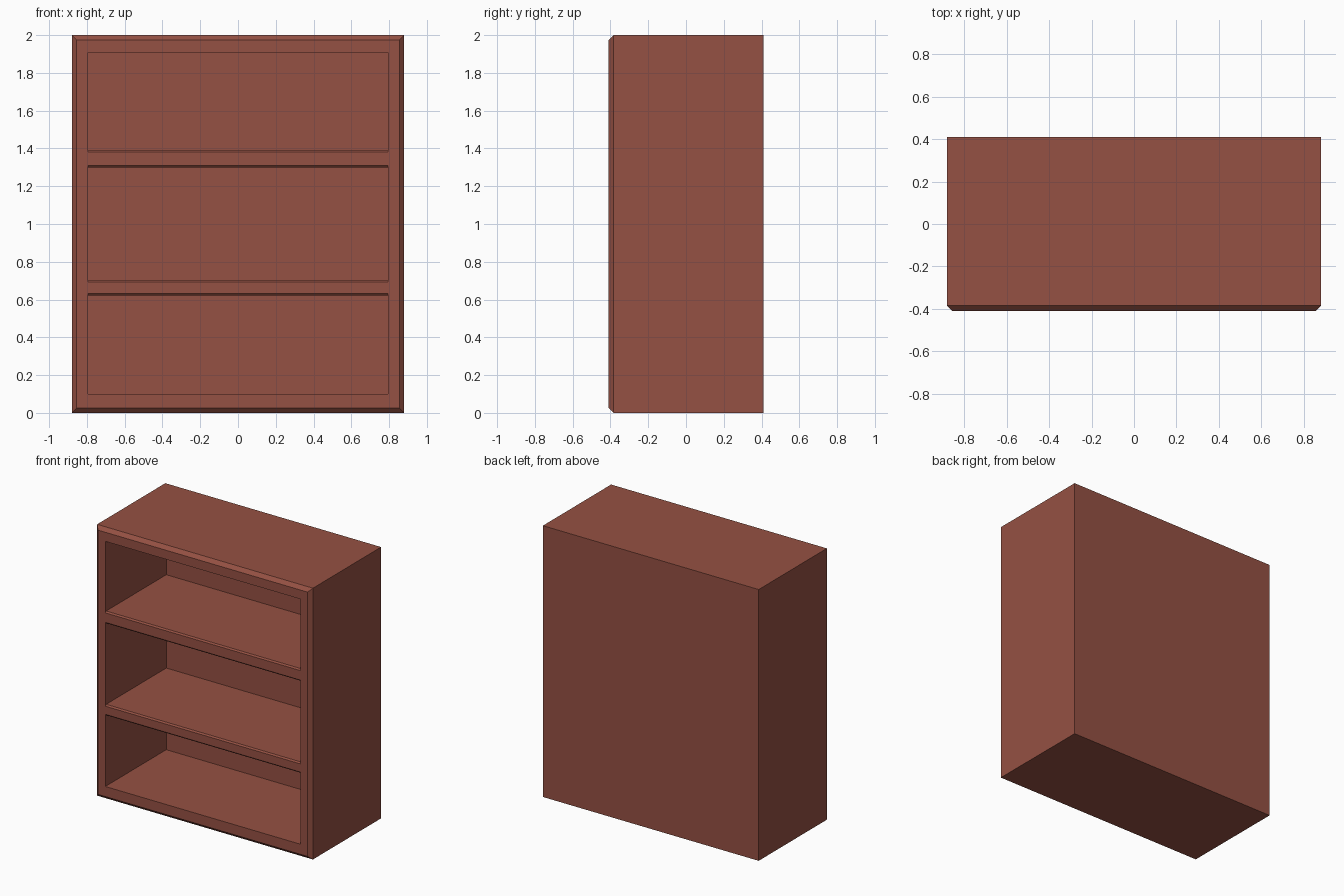
import bpy, bmesh
from mathutils import Matrix, Vector

old = bpy.data.objects.get("Cube")
if old:
    bpy.data.objects.remove(old, do_unlink=True)

# Single painted wood colour
wood = bpy.data.materials.new("red_brown_wood")
wood.use_nodes = True
colour = (0.30, 0.082, 0.056, 1)
wood.diffuse_color = colour
wood.node_tree.nodes["Principled BSDF"].inputs["Base Color"].default_value = colour

WIDTH, DEPTH, HEIGHT = 1.76, 0.82, 2.0
FRONT = -DEPTH / 2
INNER_BACK = 0.30
OPEN_X, OPEN_BOTTOM, OPEN_TOP = 0.795, 0.10, 1.907


def box(low, high):
    low, high = Vector(low), Vector(high)
    bm = bmesh.new()
    bmesh.ops.create_cube(bm, size=1, matrix=Matrix.Translation((low + high) / 2)
                          @ Matrix.Diagonal((*(high - low), 1)))
    return bm


def front_face(bm):
    return min(bm.faces, key=lambda f: f.calc_center_median().y)


def chamfer(bm, edges, size):
    bmesh.ops.bevel(bm, geom=edges, offset=size, segments=1, affect='EDGES')


def finish(bm, name):
    bmesh.ops.recalc_face_normals(bm, faces=bm.faces)
    mesh = bpy.data.meshes.new(name)
    bm.to_mesh(mesh)
    bm.free()
    mesh.materials.append(wood)
    obj = bpy.data.objects.new(name, mesh)
    bpy.context.collection.objects.link(obj)


# Carcass: chamfered front rim, with one deep recess pushed in
bm = box((-WIDTH / 2, FRONT, 0), (WIDTH / 2, -FRONT, HEIGHT))
chamfer(bm, list(front_face(bm).edges), 0.026)
opening = front_face(bm)
bmesh.ops.inset_individual(bm, faces=[opening], thickness=0.06)
for v in opening.verts:
    v.co.x = OPEN_X if v.co.x > 0 else -OPEN_X
    v.co.z = OPEN_TOP if v.co.z > HEIGHT / 2 else OPEN_BOTTOM
pushed = bmesh.ops.extrude_discrete_faces(bm, faces=[opening])["faces"][0]
for v in pushed.verts:
    v.co.y = INNER_BACK
finish(bm, "carcass")

# Shelves: flush with the rim, long front edges slightly chamfered
for name, bottom, top in (("lower_shelf", 0.622, 0.702), ("upper_shelf", 1.30, 1.39)):
    bm = box((-OPEN_X, FRONT, bottom), (OPEN_X, INNER_BACK, top))
    long_edges = [e for e in front_face(bm).edges
                  if abs(e.verts[0].co.x - e.verts[1].co.x) > 1]
    chamfer(bm, long_edges, 0.01)
    finish(bm, name)
